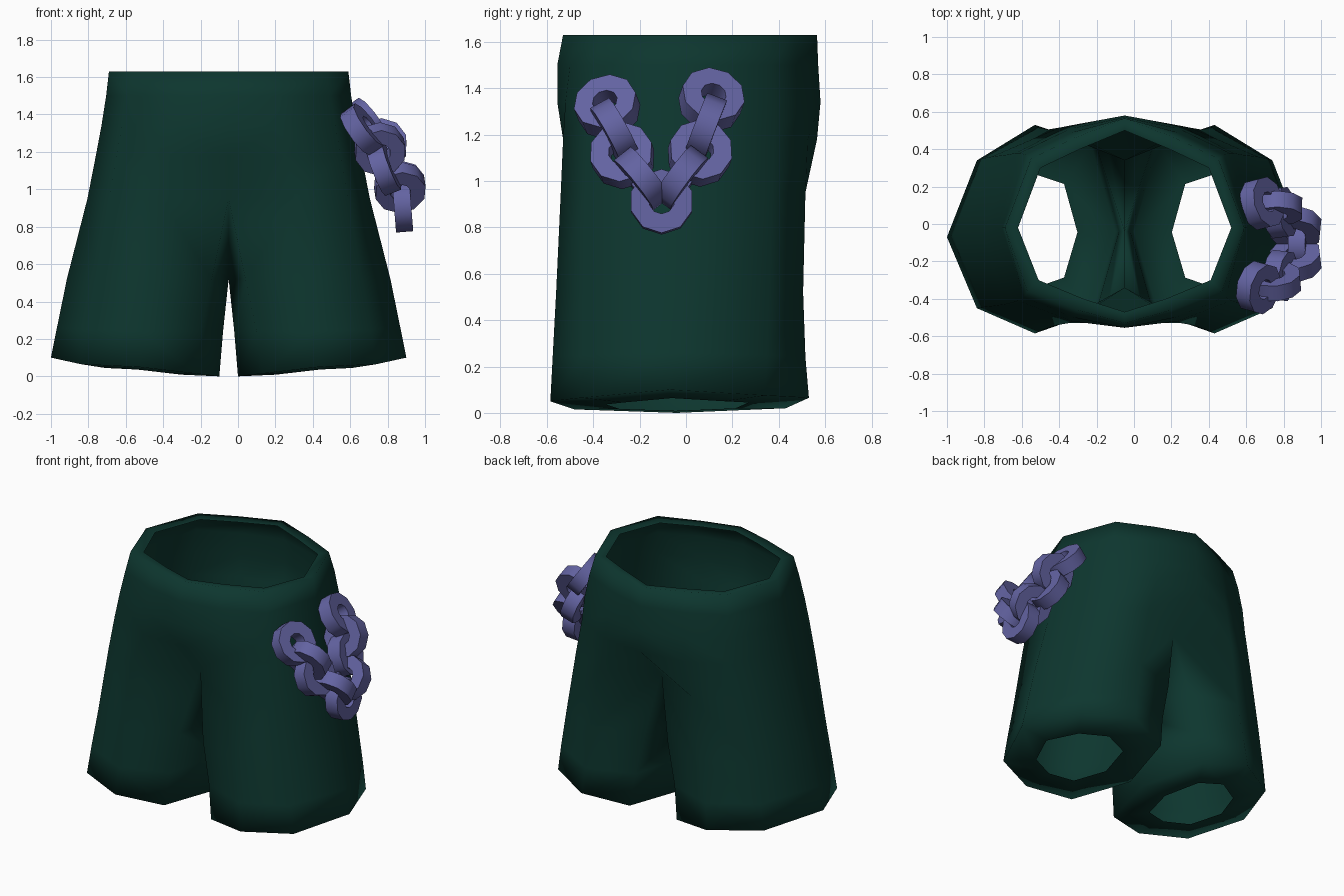
import bpy, bmesh, math
from mathutils import Vector, Matrix

if "Cube" in bpy.data.objects:
    bpy.data.objects.remove(bpy.data.objects["Cube"])


def material(name, rgb):
    m = bpy.data.materials.new(name)
    m.diffuse_color = (*rgb, 1)
    m.use_nodes = True
    m.node_tree.nodes["Principled BSDF"].inputs["Base Color"].default_value = m.diffuse_color
    return m


GREEN = material("dark green cloth", (0.004, 0.037, 0.028))
PURPLE = material("purple metal", (0.125, 0.125, 0.36))


def finish(name, bm, mat, sharp_angle):
    bmesh.ops.recalc_face_normals(bm, faces=bm.faces)
    for e in bm.edges:
        if e.is_manifold and e.calc_face_angle() > sharp_angle:
            e.smooth = False
    for f in bm.faces:
        f.smooth = True
    me = bpy.data.meshes.new(name)
    bm.to_mesh(me)
    bm.free()
    me.materials.append(mat)
    ob = bpy.data.objects.new(name, me)
    bpy.context.collection.objects.link(ob)
    return ob


# --- shorts: one half lofted from rings, back centre round the side to front centre
def ring(bm, z, pts):
    return [bm.verts.new((*p, z)) for p in pts]


def strip(bm, a, b, closed=False):
    for i in range(len(a) if closed else len(a) - 1):
        j = (i + 1) % len(a)
        bm.faces.new((a[i], a[j], b[j], b[i]))


bm = bmesh.new()
# hips
waist = ring(bm, 1.63, [(0, .565), (.27, .46), (.5, .35), (.64, -.02), (.52, -.36), (.25, -.46), (0, -.53)])
hip_a = ring(bm, 1.5, [(0, .57), (.28, .49), (.53, .37), (.655, -.02), (.54, -.39), (.27, -.5), (0, -.555)])
hip_b = ring(bm, 1.34, [(0, .58), (.29, .51), (.56, .38), (.68, -.02), (.57, -.41), (.28, -.52), (0, -.555)])
hip_c = ring(bm, 1.18, [(0, .565), (.3, .525), (.58, .38), (.71, -.03), (.6, -.42), (.3, -.53), (0, -.53)])
seat = ring(bm, .95, [(0, .34), (.35, .515), (.63, .37), (.755, -.04), (.64, -.43), (.36, -.54), (0, -.34)])
for a, b in ((waist, hip_a), (hip_a, hip_b), (hip_b, hip_c), (hip_c, seat)):
    strip(bm, a, b)

# leg, the eighth point is the inner thigh
thigh = ring(bm, .52, [(.09, .4), (.41, .505), (.71, .36), (.865, -.05), (.71, -.44), (.42, -.56), (.09, -.44), (0, -.04)])
cuff_pts = [(.15, .41, .24), (.46, .515, .24), (.76, .35, .25), (.918, -.06, .26),
            (.76, -.445, .25), (.46, -.575, .24), (.15, -.46, .24), (.03, -.04, .24)]
cuff = [bm.verts.new(p) for p in cuff_pts]
hem_pts = [(.18, .43, .02), (.48, .53, .065), (.79, .34, .075), (.95, -.07, .1),
           (.79, -.45, .065), (.48, -.585, .05), (.18, -.48, .015), (.05, -.04, 0)]
hem = [bm.verts.new(p) for p in hem_pts]
strip(bm, seat, thigh)
bm.faces.new((seat[0], thigh[0], thigh[7]))
bm.faces.new((seat[6], thigh[6], thigh[7]))
strip(bm, thigh, cuff, True)
strip(bm, cuff, hem, True)

# wide hem turned in to the leg opening
centre = Vector((.5, -.05, .02))
hole = [bm.verts.new(centre.lerp(Vector(p), .55)) for p in hem_pts]
strip(bm, hem, hole, True)

# waistband turned in
rim = ring(bm, 1.62, [(0, .5), (.24, .4), (.45, .3), (.57, -.02), (.46, -.3), (.22, -.4), (0, -.47)])
strip(bm, waist, rim)

shorts = finish("shorts", bm, GREEN, math.radians(95))
shorts.location.x = -.05
mir = shorts.modifiers.new("mirror", 'MIRROR')
mir.use_axis[0] = True
mir.use_mirror_merge = True
mir.merge_threshold = .001


# --- hip chain: faceted rings of square section
def link(name, pos, axis, outer=.138, inner=.055, width=.092):
    bm = bmesh.new()
    n = 10
    loops = []
    for r, h in ((outer, -1), (outer, 1), (inner, 1), (inner, -1)):
        loops.append([bm.verts.new((r * math.cos(math.tau * (i + .5) / n),
                                    r * math.sin(math.tau * (i + .5) / n),
                                    h * width / 2)) for i in range(n)])
    for k in range(4):
        strip(bm, loops[k], loops[(k + 1) % 4], True)
    ob = finish(name, bm, PURPLE, math.radians(50))
    rot = Vector(axis).to_track_quat('Z', 'Y').to_matrix().to_4x4()
    ob.matrix_world = Matrix.Translation(pos) @ rot


# flat links lie against the hip, upright links join each neighbouring pair
flat = [((.665, -.34, 1.32), (.78, -.22, .56)), ((.78, -.275, 1.11), (.9, -.12, .35)),
        ((.88, -.105, .91), (1, 0, .08)),
        ((.78, .06, 1.12), (.9, .12, .35)), ((.685, .11, 1.35), (.78, .2, .56))]
lean = [.06, 0, 0, .04]
for i, (pos, axis) in enumerate(flat):
    link(f"flat_chain_link_{i + 1}", Vector(pos), axis)
for i in range(4):
    a, b = Vector(flat[i][0]), Vector(flat[i + 1][0])
    out = Vector(flat[i][1]) + Vector(flat[i + 1][1])
    along = b - a + Vector((0, lean[i], 0))
    link(f"upright_chain_link_{i + 1}", (a + b) / 2 + Vector((.035, 0, 0)), along.cross(out))
